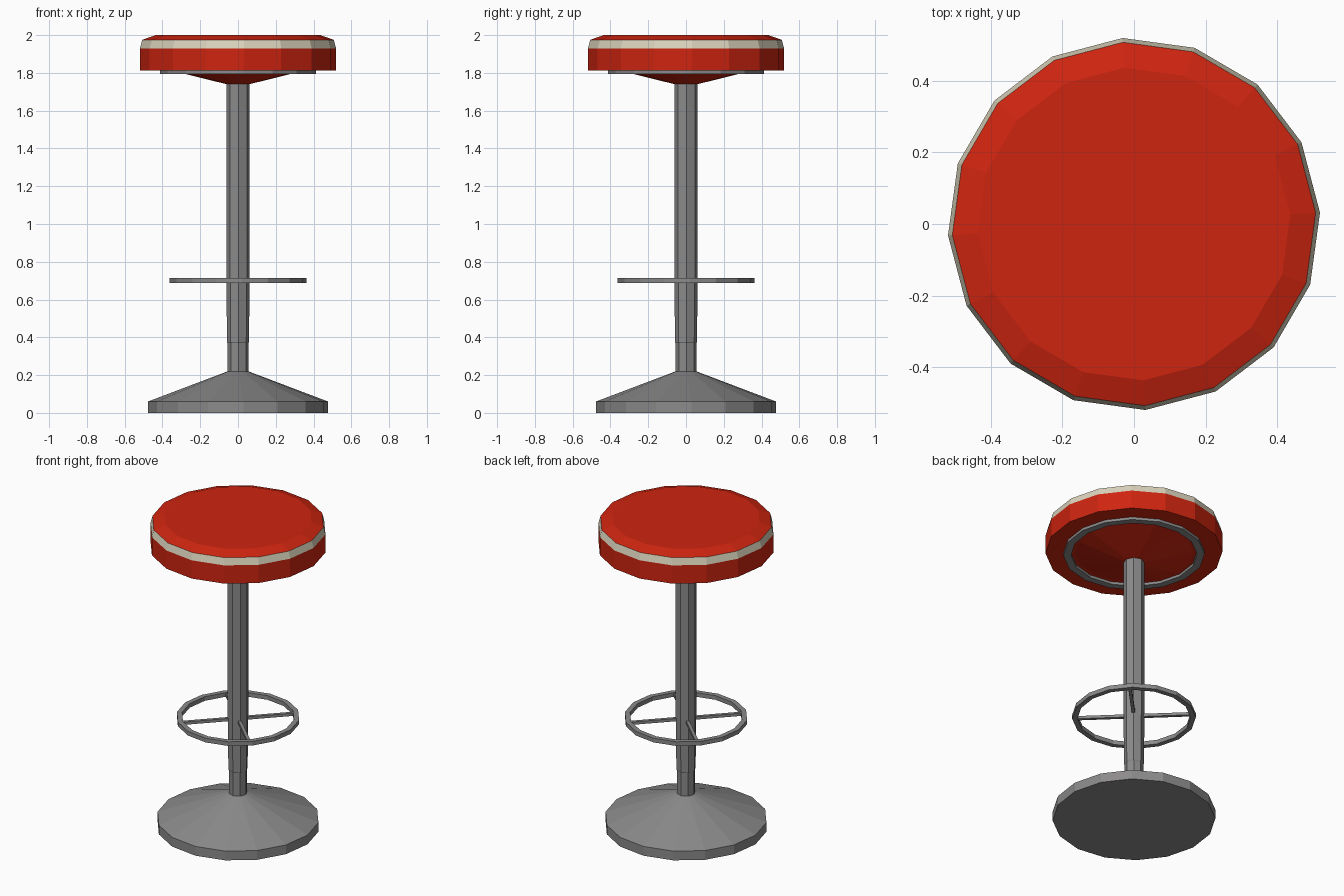
import bpy, bmesh, math
from mathutils import Matrix

if "Cube" in bpy.data.objects:
    bpy.data.objects.remove(bpy.data.objects["Cube"])

TURN = math.radians(3.5)   # slight twist of all round parts


def material(name, rgb):
    m = bpy.data.materials.new(name)
    m.diffuse_color = (*rgb, 1)
    m.use_nodes = True
    m.node_tree.nodes["Principled BSDF"].inputs["Base Color"].default_value = m.diffuse_color
    return m


RED = material("red_vinyl", (0.62, 0.018, 0.005))
CREAM = material("cream_trim", (0.70, 0.65, 0.50))
METAL = material("grey_metal", (0.26, 0.255, 0.255))


def finish(name, bm, mats):
    bmesh.ops.recalc_face_normals(bm, faces=bm.faces)
    me = bpy.data.meshes.new(name)
    bm.to_mesh(me)
    bm.free()
    for m in mats:
        me.materials.append(m)
    ob = bpy.data.objects.new(name, me)
    bpy.context.collection.objects.link(ob)
    return ob


def lathe(name, profile, sides, mats, closed=False, bands=()):
    """Spin (radius, z) points; bands = profile segments using material 1."""
    bm = bmesh.new()
    rings = []
    for r, z in profile:
        rings.append([bm.verts.new((r * math.cos(TURN + k * math.tau / sides),
                                    r * math.sin(TURN + k * math.tau / sides), z))
                      for k in range(sides)])
    n = len(rings)
    for i in range(n if closed else n - 1):
        a, b = rings[i], rings[(i + 1) % n]
        for k in range(sides):
            j = (k + 1) % sides
            f = bm.faces.new((a[k], a[j], b[j], b[k]))
            f.material_index = 1 if i in bands else 0
    if not closed:
        bm.faces.new(rings[0])
        bm.faces.new(rings[-1])
    return finish(name, bm, mats)


# Cushion with cream trim band and shallow conical underside
lathe("seat", [(0.06, 1.74), (0.35, 1.812), (0.52, 1.812), (0.52, 1.93),
               (0.508, 1.975), (0.437, 2.0)], 16, [RED, CREAM], bands=(3,))

# Metal ring under the seat
lathe("seat_ring", [(0.37, 1.795), (0.415, 1.795), (0.415, 1.82), (0.37, 1.82)],
      16, [METAL], closed=True)

# Base: flat disc with a conical top
lathe("base", [(0.478, 0.0), (0.478, 0.06), (0.055, 0.22)], 16, [METAL])

# Pole: slightly narrower near the base
lathe("pole", [(0.055, 0.19), (0.055, 0.37), (0.058, 0.375), (0.062, 0.70),
               (0.062, 1.78)], 8, [METAL])

# Foot ring
lathe("foot_ring", [(0.332, 0.688), (0.363, 0.688), (0.363, 0.715), (0.332, 0.715)],
      16, [METAL], closed=True)

# Four thin spokes joining the foot ring to the pole
for i in range(4):
    bm = bmesh.new()
    bmesh.ops.create_cube(bm, size=1)
    bm.transform(Matrix.Rotation(math.radians(46 + 90 * i), 4, 'Z')
                 @ Matrix.Translation((0.19, 0, 0.70))
                 @ Matrix.Diagonal((0.30, 0.02, 0.018, 1)))
    finish(f"spoke_{i + 1}", bm, [METAL])
